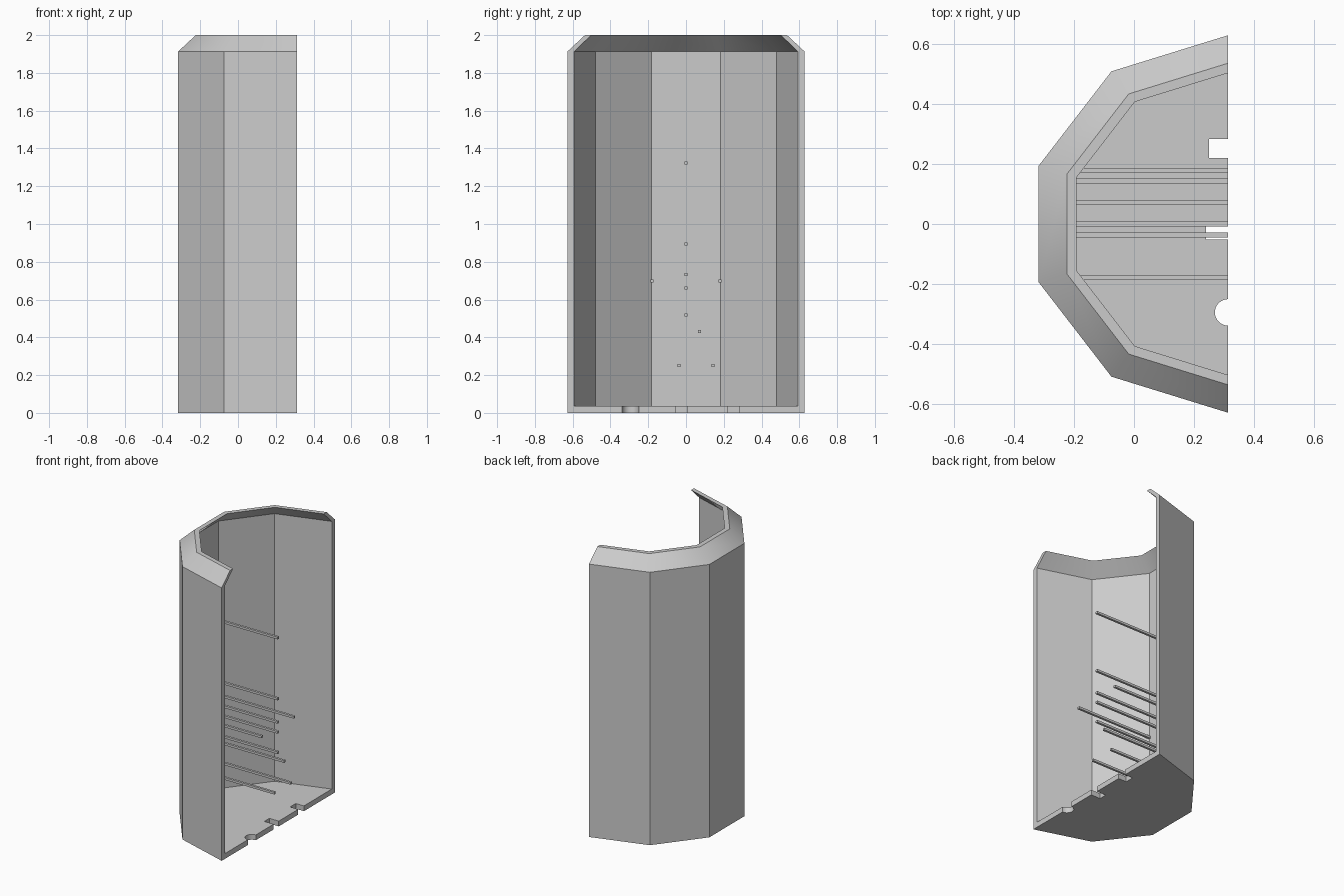
import bpy
import bmesh

if "Cube" in bpy.data.objects:
    bpy.data.objects.remove(bpy.data.objects["Cube"], do_unlink=True)

grey = bpy.data.materials.new("plain grey")
grey.use_nodes = True
grey.diffuse_color = (0.6, 0.6, 0.6, 1)
grey.node_tree.nodes["Principled BSDF"].inputs["Base Color"].default_value = (0.6, 0.6, 0.6, 1)

OPEN_X = 0.313   # plane of the open side
FLOOR = 0.037


def add_object(name, bm):
    bmesh.ops.recalc_face_normals(bm, faces=bm.faces)
    mesh = bpy.data.meshes.new(name)
    bm.to_mesh(mesh)
    bm.free()
    mesh.materials.append(grey)
    obj = bpy.data.objects.new(name, mesh)
    bpy.context.collection.objects.link(obj)
    return obj


def box(name, x, y, z):
    """Box spanning the (low, high) pairs."""
    bm = bmesh.new()
    bmesh.ops.create_cube(bm, size=1)
    for v in bm.verts:
        for i, (low, high) in enumerate((x, y, z)):
            v.co[i] = high if v.co[i] > 0 else low
    return add_object(name, bm)


# Half-decagon shell: one outline scaled through the wall section
half = [(0, 0.628), (0.388, 0.508), (0.63, 0.194)]     # depth, half width
outline = [(d, -w) for d, w in half] + [(d, w) for d, w in reversed(half)]
section = [(1, 0), (1, 1.913), (0.852, 2), (0.8, 2), (0.943, 1.913), (0.943, FLOOR)]

bm = bmesh.new()
rings = [[bm.verts.new((OPEN_X - s * d, s * w, z)) for d, w in outline] for s, z in section]
for a, b in zip(rings, rings[1:]):
    for i in range(len(outline) - 1):
        bm.faces.new((a[i], a[i + 1], b[i + 1], b[i]))
bm.faces.new(rings[0])
bm.faces.new(rings[-1])
bm.faces.new([r[0] for r in rings] + [r[-1] for r in reversed(rings)])
shell = add_object("half_shell", bm)

# Notches in the open edge of the floor
cutters = [
    box("square_notch_cutter", (0.25, 0.4), (0.22, 0.283), (-0.1, 0.1)),
    box("narrow_notch_cutter", (0.24, 0.4), (-0.052, 0.004), (-0.1, 0.1)),
]
bm = bmesh.new()
bmesh.ops.create_cone(bm, cap_ends=True, segments=32, radius1=0.044, radius2=0.044, depth=0.2)
bmesh.ops.translate(bm, verts=bm.verts, vec=(OPEN_X, -0.294, 0))
cutters.append(add_object("round_notch_cutter", bm))

bpy.context.view_layer.objects.active = shell
for cutter in cutters:
    cutter.hide_render = True
    mod = shell.modifiers.new("notch", "BOOLEAN")
    mod.operation = "DIFFERENCE"
    mod.solver = "EXACT"
    mod.object = cutter
    bpy.ops.object.modifier_apply(modifier=mod.name)
for cutter in cutters:
    bpy.data.objects.remove(cutter, do_unlink=True)

bpy.ops.object.select_all(action="DESELECT")
shell.select_set(True)
bpy.ops.object.shade_smooth_by_angle()

# Thin square rods from the back wall to the open plane
rods = [(0, 1.323), (0, 0.895), (0, 0.732), (0, 0.662), (-0.179, 0.699), (0.179, 0.699),
        (0, 0.519), (0.072, 0.43), (-0.037, 0.25), (0.143, 0.25)]
R = 0.008
for i, (y, z) in enumerate(rods):
    box(f"rod_{i + 1}", (-0.29, OPEN_X), (y - R, y + R), (z - R, z + R))
